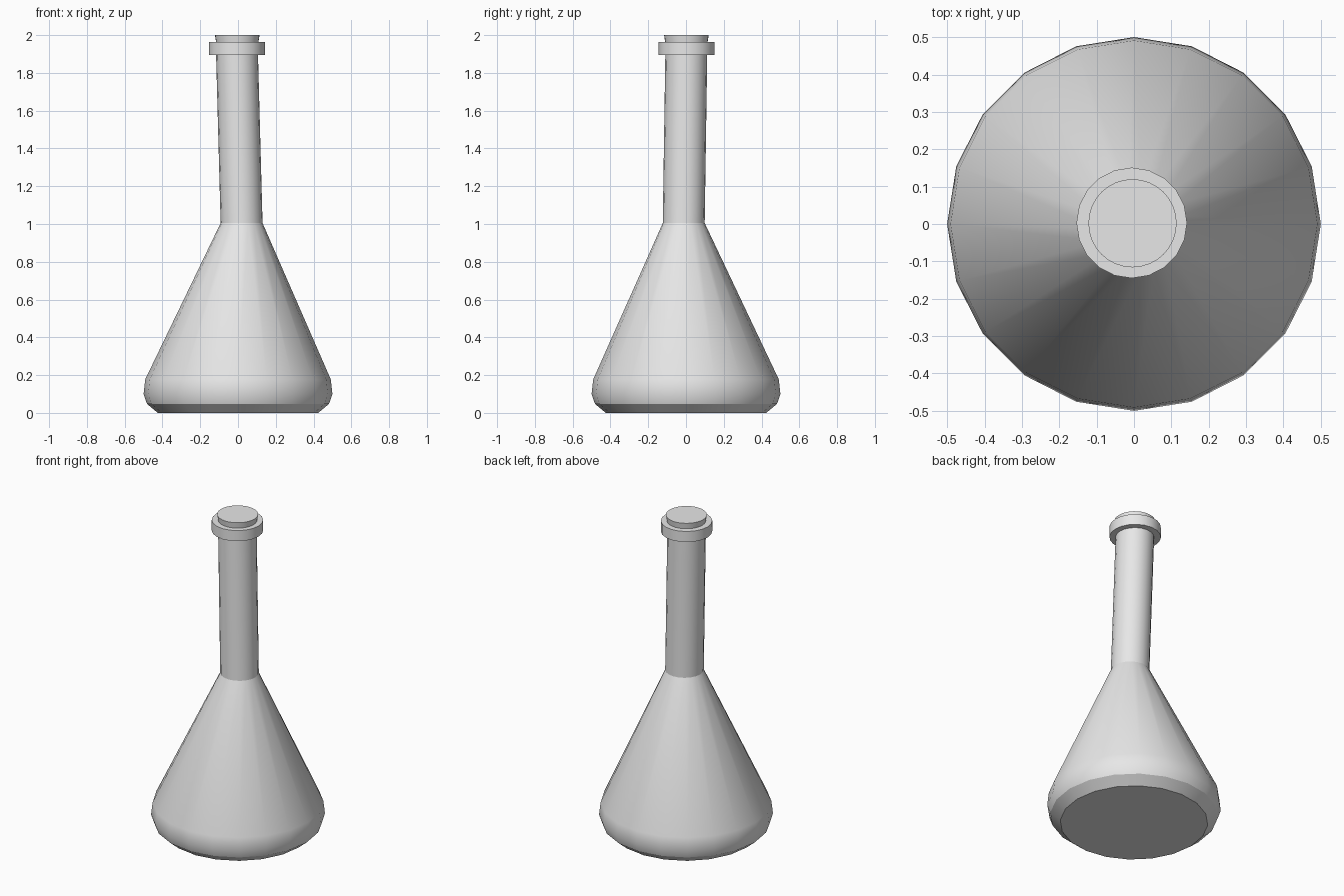
import bpy, bmesh, math

if "Cube" in bpy.data.objects:
    bpy.data.objects.remove(bpy.data.objects["Cube"])

grey = bpy.data.materials.new("light grey")
grey.diffuse_color = (0.8, 0.8, 0.8, 1)
grey.use_nodes = True
grey.node_tree.nodes["Principled BSDF"].inputs["Base Color"].default_value = grey.diffuse_color


def loft(name, rows, sides, sharp_rows):
    """Stack of rings (z, radius, centre x, centre y), capped at both ends."""
    bm = bmesh.new()
    rings = []
    for z, r, cx, cy in rows:
        rings.append([bm.verts.new((cx + r * math.cos(2 * math.pi * i / sides),
                                    cy + r * math.sin(2 * math.pi * i / sides), z))
                      for i in range(sides)])
    for a, b in zip(rings, rings[1:]):
        for i in range(sides):
            j = (i + 1) % sides
            bm.faces.new((a[i], a[j], b[j], b[i])).smooth = True
    bm.faces.new(rings[0][::-1])
    bm.faces.new(rings[-1])
    # creases around the chosen rings
    for k in sharp_rows:
        for i in range(sides):
            bm.edges.get((rings[k][i], rings[k][(i + 1) % sides])).smooth = False
    me = bpy.data.meshes.new(name)
    bm.to_mesh(me)
    bm.free()
    me.materials.append(grey)
    ob = bpy.data.objects.new(name, me)
    bpy.context.collection.objects.link(ob)
    return ob


# conical body with slightly leaning neck
loft("flask_body", [
    (0.0, 0.425, 0, 0),
    (0.048, 0.482, 0, 0),
    (0.10, 0.50, 0, 0),
    (0.178, 0.491, 0, 0),
    (1.005, 0.111, 0.019, -0.012),
    (1.93, 0.111, -0.006, 0.002),
], 20, (0, 1, 4, 5))

# collar around the mouth
loft("collar", [(1.896, 0.148, -0.006, 0.003), (1.963, 0.148, -0.006, 0.003)], 20, (0, 1))

# stopper
loft("stopper", [(1.93, 0.107, -0.004, 0.002), (2.0, 0.118, -0.004, 0.002)], 32, (0, 1))
